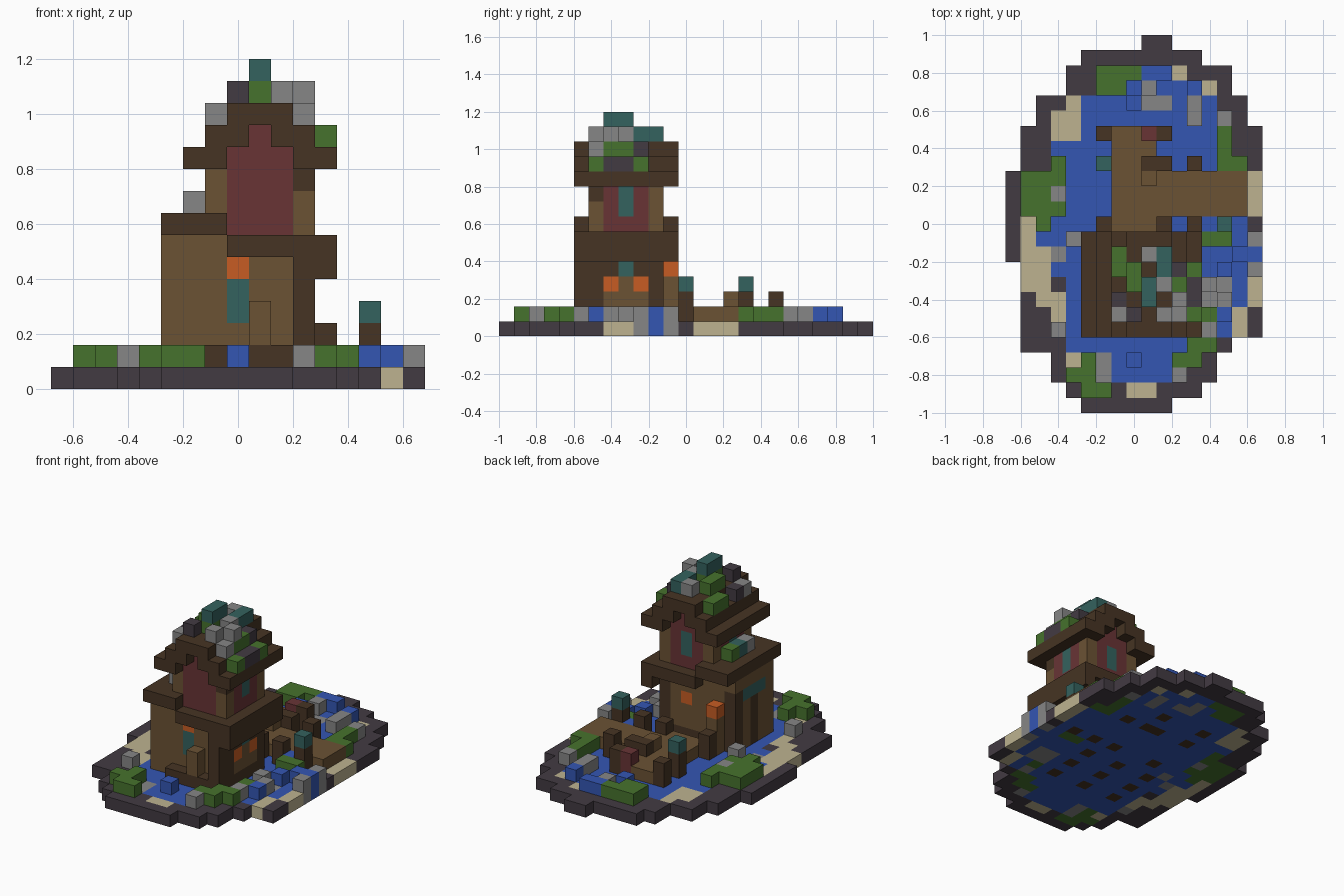
import bpy
import bmesh
from mathutils import Vector

cube = bpy.data.objects.get("Cube")
if cube:
    bpy.data.objects.remove(cube, do_unlink=True)

S = 0.08  # block size
COLOURS = {
    "stone": (0.055, 0.043, 0.055), "water": (0.034, 0.093, 0.45),
    "leaf": (0.061, 0.17, 0.026), "sand": (0.51, 0.45, 0.28),
    "grey": (0.24, 0.24, 0.24), "plank": (0.147, 0.084, 0.034),
    "timber": (0.061, 0.034, 0.017), "red": (0.14, 0.034, 0.036),
    "teal": (0.034, 0.122, 0.112), "orange": (0.57, 0.107, 0.017),
}
MATS = {}
for name, rgb in COLOURS.items():
    m = MATS[name] = bpy.data.materials.new(name)
    m.use_nodes = True
    m.diffuse_color = (*rgb, 1)
    bsdf = m.node_tree.nodes["Principled BSDF"]
    bsdf.inputs["Base Color"].default_value = (*rgb, 1)
    bsdf.inputs["Roughness"].default_value = 0.9

cells = {}  # block position -> (part, colour)


def span(v):
    return range(v[0], v[1] + 1) if isinstance(v, tuple) else (v,)


def fill(part, colour, xs, ys, zs):
    """Fill a box of blocks; each axis is one index or an inclusive pair."""
    for x in span(xs):
        for y in span(ys):
            for z in span(zs):
                cells[x, y, z] = (part, colour)


def patch(colour, *spots, raised=False):
    """Lay ground blocks, with a second block on top where raised."""
    for xs, ys in spots:
        fill("island", colour, xs, ys, 0)
        if raised:
            fill("island_tufts", colour, xs, ys, 1)


# Rounded stone island and the pond inside it
patch("stone", ((1, 2), 12), ((-3, 4), 11), ((-4, 6), (9, 10)),
      ((-6, 7), (7, 8)), ((-7, 8), (4, 6)), ((-8, 8), (-2, 3)),
      ((-7, 8), (-7, -3)), ((-7, 6), -8), ((-5, 5), (-10, -9)),
      ((-4, 4), -11), ((-3, 2), -12))
patch("water", ((0, 4), 9), ((-3, 5), (6, 8)), ((-5, 5), 5), ((-4, 5), 4),
      ((-4, 7), (1, 3)), ((-5, 7), 0), ((-6, 7), -1), ((-4, 7), -2),
      ((-5, 7), -3), ((-4, 7), (-7, -4)), ((-4, 3), -8),
      ((-1, 2), (-10, -9)))

# Beaches, pebbles, bushes and splashes
patch("sand", (3, 10), (5, 9), (-4, 8), ((-5, -4), (6, 7)), (8, (1, 3)),
      (-7, (-1, 0)), ((-7, -6), (-4, -2)), ((-6, -5), -5), (-5, -6),
      (8, (-5, -4)), (7, (-7, -6)), (-4, -9), ((0, 1), -11))
patch("grey", ((1, 2), 8), (-5, -2), (6, -4), (5, -5), (-2, (-10, -9)))
patch("grey", (1, 9), (4, (7, 8)), (6, 7), (-5, 2), (-4, -1), (8, -1),
      (8, -3), (5, -4), (6, -5), (-5, -7), (5, -7), (3, -10), raised=True)
patch("leaf", ((-2, 0), 10), ((-2, -1), 9), (6, (4, 6)), (7, 4), (-5, 4),
      ((-7, -5), 3), ((-7, -6), (1, 2)), (-5, 1), (-6, 0), ((5, 6), -1),
      (5, -6), ((4, 5), -8), (-3, -9), ((3, 4), -9), ((-4, -3), -10),
      ((-3, -2), -11), raised=True)
patch("water", ((1, 2), 10), (4, 9), (0, 8), (5, 0), (6, -3), ((7, 8), -2),
      (6, -6), (0, -9), raised=True)

# Jetty: main deck, side arm and posts
fill("jetty", "plank", (-1, 1), (0, 6), 1)
fill("jetty", "plank", (-1, 7), (1, 3), 1)
fill("jetty", "plank", 1, 3, 2)
fill("jetty", "red", 1, 6, (1, 2))
for x, y in ((-2, 6), (2, 6), (1, 4), (2, 4), (4, 4), (-2, 4), (-2, 0),
             (2, 0), (4, 0), (6, 0)):
    fill("jetty_posts", "timber", x, y, (0, 2))
for x, y in ((-2, 4), (6, 0)):
    fill("jetty_lamps", "teal", x, y, 3)

# Ground floor walls on a timber plinth
fill("ground_floor", "timber", (-1, 3), (-6, -2), 1)
fill("ground_floor", "plank", (-3, -2), (-6, -2), 1)
fill("ground_floor", "plank", (-3, 3), (-6, -2), (2, 6))
fill("ground_floor", "timber", 3, (-6, -2), 4)
for x in (-3, 0, 3):
    for y in (-6, -4, -2):
        fill("foundation", "timber", x, y, 0)
for x, y in ((3, -7), (3, -6), (3, -2), (-3, -2), (-3, -4)):
    fill("corner_posts", "timber", x, y, (1, 5))
fill("porch", "timber", (-1, 2), -7, 1)
fill("porch", "plank", 1, -7, (2, 3))

# Ground floor windows and lanterns
fill("front_window", "teal", 0, -6, (3, 4))
fill("front_window", "orange", 0, -6, 5)
for y in (-5, -3):
    fill("side_windows", "orange", 3, y, 3)
fill("side_windows", "teal", 3, -4, 4)
fill("left_awning", "teal", -3, (-5, -3), 5)
fill("back_lanterns", "orange", 1, -2, 4)
fill("back_lanterns", "plank", -2, -1, (1, 3))
fill("back_lanterns", "orange", -2, -1, 4)

# Sloping skirt roof, high on one side
fill("skirt_roof", "timber", (-3, -1), (-7, -1), 7)
fill("skirt_roof", "timber", (0, 4), (-7, -1), 6)
fill("skirt_roof", "timber", 4, (-7, -1), 5)

# Upper floor: plank corners, red panels, a teal window on three sides
fill("upper_floor", "plank", (-1, 3), (-6, -2), (7, 9))
fill("upper_floor", "red", (0, 2), (-6, -2), (7, 10))
fill("upper_floor", "red", (-1, 3), (-5, -3), (7, 9))
fill("upper_floor", "red", 1, (-6, -2), 11)
fill("upper_floor", "timber", 3, -6, 9)
for x, y in ((3, -4), (-1, -4), (1, -2)):
    fill("upper_windows", "teal", x, y, (8, 9))

# Stepped gable roof, mirrored about the ridge
for side in (-1, 1):
    for step in range(2):
        for d in (2 - step, 3 - step):
            fill("main_roof", "timber", 1 + side * d, (-7, -1), 10 + step)
fill("main_roof", "timber", (0, 2), (-7, -1), 12)

# Mossy rubble on both roofs
for colour, x, y, z in (
        ("grey", -1, -6, 12), ("grey", 3, -6, 12), ("stone", 0, -6, 13),
        ("grey", 2, -6, 13), ("grey", 3, -5, 13), ("leaf", 3, -5, 12),
        ("leaf", 1, (-5, -4), 13), ("teal", 1, (-5, -4), 14),
        ("grey", 2, -4, 13), ("teal", 2, (-3, -2), 13),
        ("leaf", 3, -4, 12), ("stone", 3, -3, 12), ("leaf", 4, -6, 11),
        ("stone", 4, (-5, -4), 11), ("leaf", 4, -3, 11),
        ("grey", 1, -2, 13), ("leaf", 0, (-4, -3), 13),
        ("leaf", -1, (-3, -2), 12), ("stone", -1, -5, 12),
        ("teal", -2, -4, 8), ("grey", -2, -5, 8), ("leaf", -2, -3, 8)):
    fill("roof_rubble", colour, x, y, z)

# Turn each part's blocks into one mesh of outward faces
AXES = [Vector(a) for a in ((1, 0, 0), (0, 1, 0), (0, 0, 1))]
for part in sorted({p for p, _ in cells.values()}):
    bm = bmesh.new()
    used = []
    for pos, (owner, colour) in cells.items():
        if owner != part:
            continue
        if colour not in used:
            used.append(colour)
        centre = Vector(pos) + AXES[2] / 2
        for a in range(3):
            for sign in (1, -1):
                n = AXES[a] * sign
                if tuple(int(v) for v in Vector(pos) + n) in cells:
                    continue
                u = AXES[(a + 1) % 3] / 2
                w = n.cross(u)
                mid = centre + n / 2
                corners = (mid - u - w, mid + u - w, mid + u + w, mid - u + w)
                face = bm.faces.new([bm.verts.new(c * S) for c in corners])
                face.material_index = used.index(colour)
    bmesh.ops.remove_doubles(bm, verts=bm.verts, dist=S / 100)
    mesh = bpy.data.meshes.new(part)
    bm.to_mesh(mesh)
    bm.free()
    for colour in used:
        mesh.materials.append(MATS[colour])
    bpy.context.collection.objects.link(bpy.data.objects.new(part, mesh))
